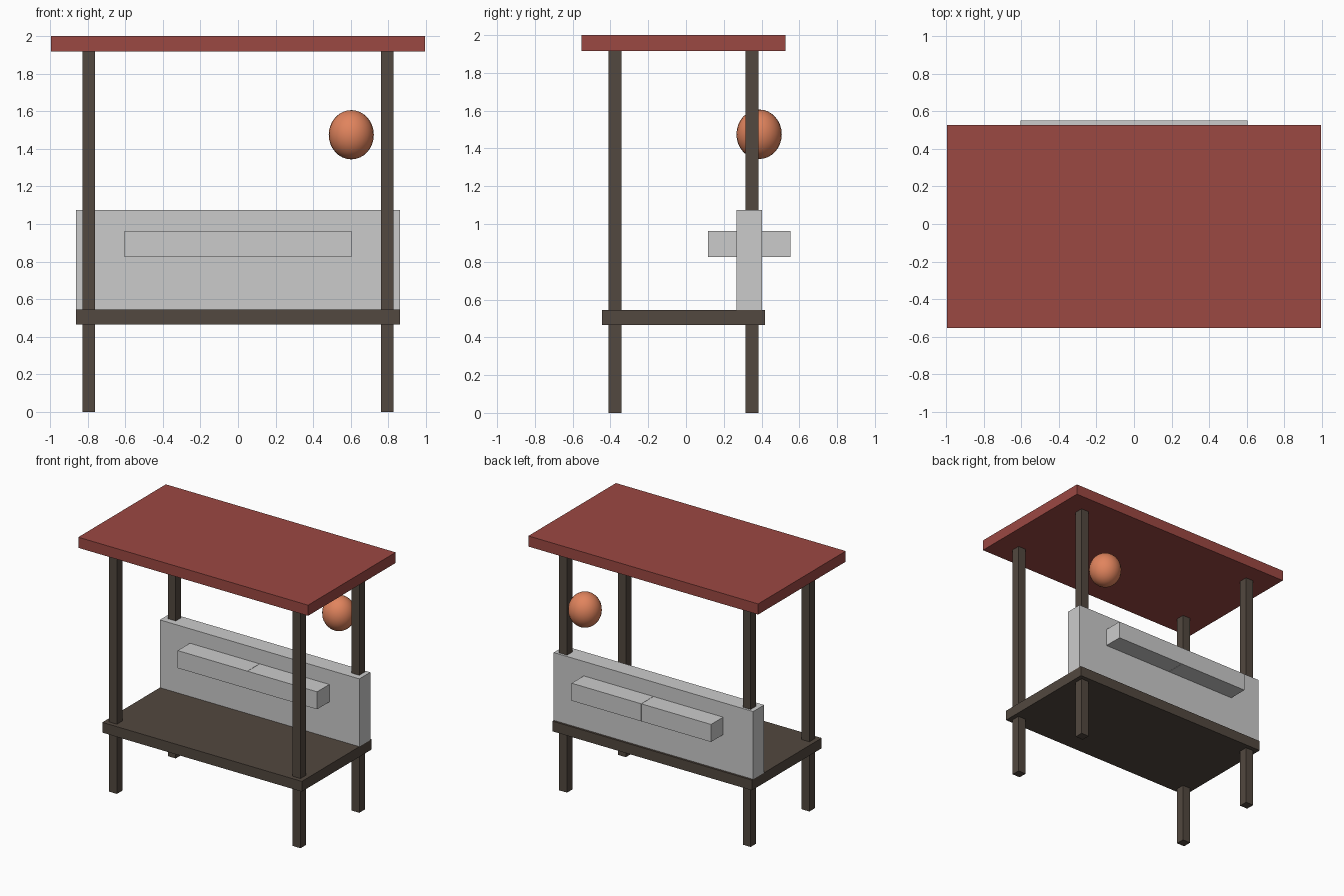
import bpy

if "Cube" in bpy.data.objects:
    bpy.data.objects.remove(bpy.data.objects["Cube"])

YC = -0.013  # depth centre of the frame


def material(name, rgb):
    m = bpy.data.materials.new(name)
    m.diffuse_color = (*rgb, 1)
    m.use_nodes = True
    m.node_tree.nodes["Principled BSDF"].inputs["Base Color"].default_value = m.diffuse_color
    return m


wood = material("dark_wood", (0.085, 0.065, 0.05))
red = material("roof_red", (0.33, 0.065, 0.055))
orange = material("lantern_orange", (0.75, 0.23, 0.11))


def box(name, x, y, z, mat=None):
    """Box from (min, max) ranges on each axis."""
    bpy.ops.mesh.primitive_cube_add(size=1)
    ob = bpy.context.object
    ob.name = name
    for v in ob.data.vertices:
        for i, (lo, hi) in enumerate((x, y, z)):
            v.co[i] = lo if v.co[i] < 0 else hi
    if mat:
        ob.data.materials.append(mat)
    return ob


# Four full-height posts
for side, cx in (("left", -0.794), ("right", 0.794)):
    for end, cy in (("front", YC - 0.363), ("back", YC + 0.363)):
        box(f"{end}_{side}_post", (cx - 0.034, cx + 0.034),
            (cy - 0.034, cy + 0.034), (0, 1.92), wood)

# Counter shelf and flat roof
box("counter_shelf", (-0.863, 0.863), (YC - 0.431, YC + 0.431), (0.465, 0.545), wood)
box("roof", (-0.994, 0.994), (YC - 0.541, YC + 0.541), (1.917, 2.0), red)

# Back panel standing on the shelf
box("back_panel", (-0.863, 0.863), (0.267, 0.402), (0.545, 1.075))

# Ledge through the panel, two halves meeting at a hairline seam
ledge = box("ledge", (0.001, 0.603), (0.116, 0.552), (0.825, 0.962))
ledge.modifiers.new("mirror", 'MIRROR').use_clip = False

# Hanging lantern
bpy.ops.mesh.primitive_uv_sphere_add(segments=24, ring_count=16, radius=1,
                                     location=(0.603, 0.387, 1.475))
lantern = bpy.context.object
lantern.name = "lantern"
lantern.scale = (0.12, 0.12, 0.131)
bpy.ops.object.transform_apply(location=False, rotation=False, scale=True)
lantern.data.materials.append(orange)
bpy.ops.object.shade_smooth()
